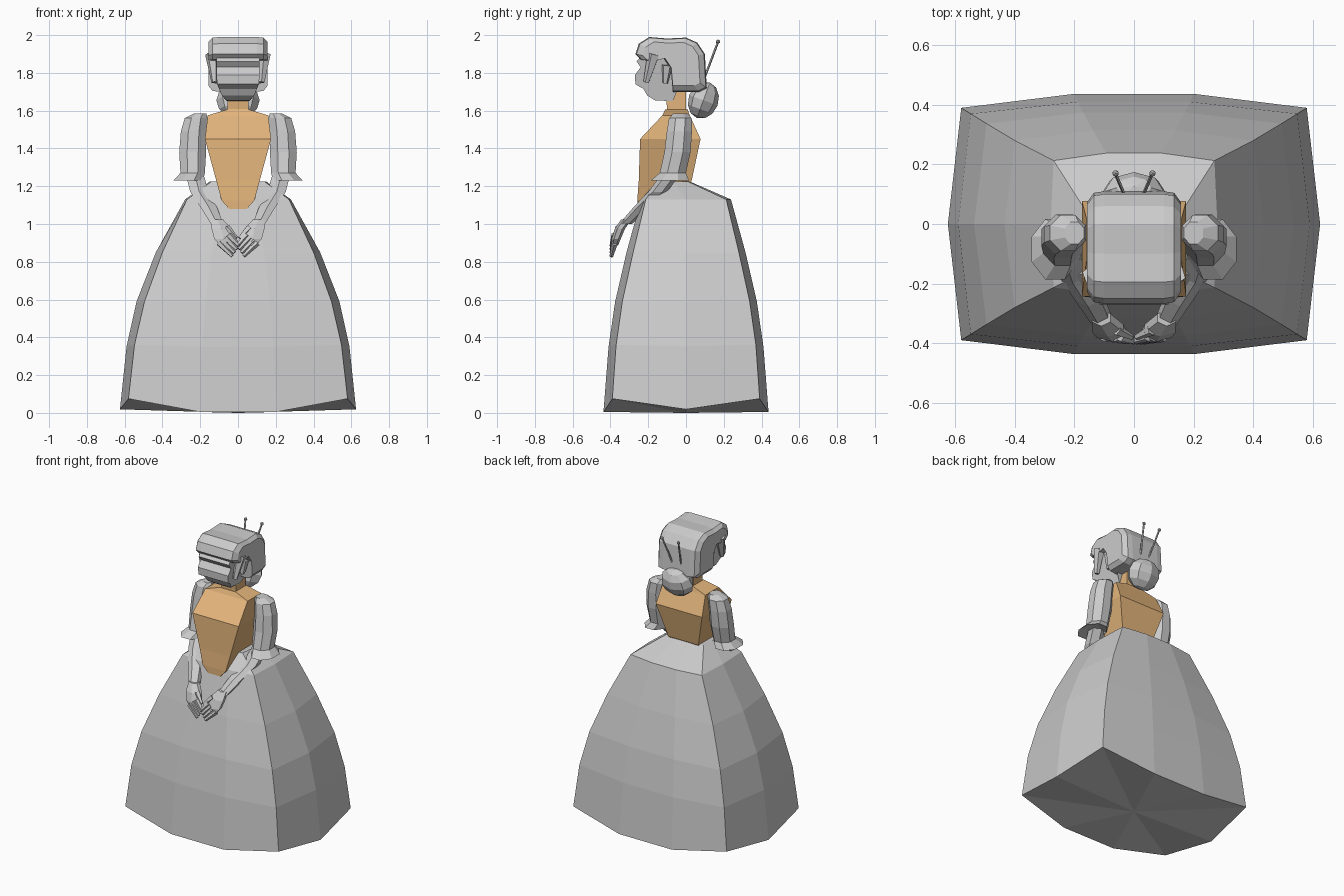
import bpy
import bmesh
from math import cos, sin, pi
from mathutils import Vector

cube = bpy.data.objects.get("Cube")
if cube:
    bpy.data.objects.remove(cube, do_unlink=True)


def make_material(name, colour):
    mat = bpy.data.materials.new(name)
    mat.use_nodes = True
    mat.diffuse_color = (*colour, 1)
    mat.node_tree.nodes["Principled BSDF"].inputs["Base Color"].default_value = (*colour, 1)
    return mat


grey = make_material("light grey", (0.6, 0.6, 0.6))
tan = make_material("warm tan", (0.77, 0.46, 0.2))


def finish(name, bm, mat):
    """Turn a bmesh into a flat shaded object."""
    bmesh.ops.recalc_face_normals(bm, faces=bm.faces)
    mesh = bpy.data.meshes.new(name)
    bm.to_mesh(mesh)
    bm.free()
    mesh.materials.append(mat)
    obj = bpy.data.objects.new(name, mesh)
    bpy.context.collection.objects.link(obj)
    return obj


def loft(name, rings, mat):
    """Bridge a list of point rings and close both ends."""
    bm = bmesh.new()
    rows = [[bm.verts.new(p) for p in ring] for ring in rings]
    count = len(rows[0])
    for low, high in zip(rows, rows[1:]):
        for i in range(count):
            j = (i + 1) % count
            bm.faces.new((low[i], low[j], high[j], high[i]))
    bm.faces.new(rows[0])
    bm.faces.new(rows[-1])
    return finish(name, bm, mat)


def box_ring(z, half_x, front, back):
    return [(-half_x, front, z), (half_x, front, z), (half_x, back, z), (-half_x, back, z)]


def oval_ring(side, x, y, z, rx, ry, count=8):
    angles = [2 * pi * (i + 0.5) / count for i in range(count)]
    return [(side * (x + rx * cos(a)), y + ry * sin(a), z) for a in angles]


def rod(name, start, end, r_start, r_end, mat, sides=5, flat=1.0):
    """Tapered bar between two points."""
    start, end = Vector(start), Vector(end)
    turn = (end - start).to_track_quat("Z", "Y")
    rings = []
    for centre, r in ((start, r_start), (end, r_end)):
        angles = [2 * pi * i / sides for i in range(sides)]
        rings.append([centre + turn @ Vector((r * cos(a), r * flat * sin(a), 0)) for a in angles])
    return loft(name, rings, mat)


# Skirt: ten-sided rings, gently bowed on every side
def skirt_ring(z, cx, cy, mx, my, drop=0.0):
    fx = cx * 0.345
    return [(-cx, -cy, z), (-fx, -my, z - drop), (fx, -my, z - drop), (cx, -cy, z),
            (mx, 0, z - drop * 0.8), (cx, cy, z), (fx, my, z - drop), (-fx, my, z - drop),
            (-cx, cy, z), (-mx, 0, z - drop * 0.8)]


skirt_rings = [
    [(x * 0.01, y * 0.01, 0) for x, y, z in skirt_ring(0, 0.58, 0.39, 0.62, 0.44)],
    skirt_ring(0.075, 0.58, 0.39, 0.625, 0.437, 0.07),
    skirt_ring(0.36, 0.548, 0.37, 0.59, 0.41, 0.01),
    skirt_ring(0.59, 0.495, 0.337, 0.537, 0.375),
    skirt_ring(0.85, 0.4, 0.28, 0.435, 0.315),
    skirt_ring(1.13, 0.27, 0.213, 0.28, 0.238),
]
waist = skirt_ring(1.225, 0.14, 0.08, 0.15, 0.09)
skirt_rings.append([(x, y - 0.07, z) for x, y, z in waist])
loft("skirt", skirt_rings, grey)

# Bodice with pointed front, then the neck
loft("bodice", [
    box_ring(1.08, 0.047, -0.258, -0.1),
    box_ring(1.125, 0.087, -0.258, -0.02),
    box_ring(1.23, 0.115, -0.25, 0.03),
    box_ring(1.45, 0.175, -0.243, 0.077),
    box_ring(1.575, 0.16, -0.125, 0.02),
    box_ring(1.605, 0.06, -0.11, 0.01),
], tan)
loft("neck", [
    box_ring(1.58, 0.06, -0.11, 0.01),
    box_ring(1.61, 0.055, -0.1, 0.0),
    box_ring(1.72, 0.055, -0.11, 0.0),
], tan)

# Face: side profile (y, z, half width) carried across the head
face = [(-0.23, 1.9, 0.11), (-0.262, 1.86, 0.115), (-0.24, 1.83, 0.115), (-0.27, 1.79, 0.115),
        (-0.268, 1.74, 0.11), (-0.225, 1.715, 0.1), (-0.205, 1.68, 0.085), (-0.165, 1.655, 0.06),
        (-0.07, 1.65, 0.06), (-0.04, 1.72, 0.11), (-0.04, 1.9, 0.115)]
loft("face", [[(s * w, y, z) for y, z, w in face] for s in (-1, 1)], grey)

# Hair: helmet shape with a rolled fringe, narrowing toward the sides
hair = [(-0.24, 1.87), (-0.268, 1.9), (-0.25, 1.955), (-0.195, 1.99), (-0.1, 1.982), (0, 1.987),
        (0.06, 1.96), (0.1, 1.9), (0.11, 1.72), (0.07, 1.7), (-0.07, 1.7), (-0.08, 1.82),
        (-0.12, 1.88), (-0.2, 1.865)]


def hair_ring(x, shrink):
    mid_y, mid_z = -0.07, 1.86
    return [(x, mid_y + (y - mid_y) * shrink, mid_z + (z - mid_z) * shrink) for y, z in hair]


loft("hair", [hair_ring(-0.157, 0.8), hair_ring(-0.135, 0.97), hair_ring(-0.1, 1),
              hair_ring(0.1, 1), hair_ring(0.135, 0.97), hair_ring(0.157, 0.8)], grey)

# Bun at the nape
bm = bmesh.new()
bmesh.ops.create_uvsphere(bm, u_segments=8, v_segments=6, radius=1)
bun = finish("hair_bun", bm, grey)
bun.scale = (0.115, 0.08, 0.1)
bun.rotation_euler = (-0.35, 0, 0)
bun.location = (0, 0.092, 1.655)

for side, label in ((1, "left"), (-1, "right")):
    # Hair stick and its bead
    tip = (side * 0.062, 0.17, 1.965)
    rod(label + "_hair_stick", (side * 0.02, 0.07, 1.7), tip, 0.006, 0.006, grey)
    bm = bmesh.new()
    bmesh.ops.create_icosphere(bm, subdivisions=1, radius=0.012)
    finish(label + "_stick_bead", bm, grey).location = tip

    # Ear with side curl
    rod(label + "_ear", (side * 0.118, -0.1, 1.84), (side * 0.11, -0.11, 1.745), 0.03, 0.014, grey)
    rod(label + "_side_curl", (side * 0.14, -0.17, 1.9), (side * 0.125, -0.21, 1.75),
        0.035, 0.016, grey)

    # Puffed sleeve ending in a flared cuff
    sleeve = [(0.2, -0.03, 1.585, 0.035, 0.04), (0.222, -0.03, 1.56, 0.065, 0.065),
              (0.235, -0.035, 1.49, 0.073, 0.072), (0.24, -0.045, 1.38, 0.077, 0.075),
              (0.24, -0.07, 1.27, 0.07, 0.075), (0.265, -0.085, 1.23, 0.085, 0.11),
              (0.25, -0.08, 1.245, 0.05, 0.05)]
    loft(label + "_sleeve", [oval_ring(side, *s) for s in sleeve], grey)

    # Forearm, running forward and inward to the wrist
    arm = [(0.225, -0.09, 1.25, 0.055, 0.05), (0.205, -0.15, 1.17, 0.055, 0.05),
           (0.155, -0.235, 1.09, 0.05, 0.042), (0.11, -0.32, 1.0, 0.038, 0.034)]
    loft(label + "_forearm", [oval_ring(side, *s, 6) for s in arm], grey)

    # Palm, fingers folded toward the middle, and thumb
    palm = [(0.11, -0.315, 1.025, 0.035, 0.028), (0.088, -0.35, 0.975, 0.06, 0.027),
            (0.075, -0.37, 0.92, 0.058, 0.024), (0.06, -0.378, 0.885, 0.038, 0.018)]
    loft(label + "_palm", [oval_ring(side, *s, 6) for s in palm], grey)
    for i in range(4):
        knuckle = (side * (0.1 - i * 0.018), -0.378, 0.9 + i * 0.014)
        end = (side * (0.03 - i * 0.012), -0.395, 0.83 + i * 0.018)
        rod(f"{label}_finger_{i + 1}", knuckle, end, 0.018, 0.01, grey)
    rod(label + "_thumb", (side * 0.06, -0.355, 0.98), (side * 0.008, -0.38, 0.925),
        0.02, 0.01, grey)
